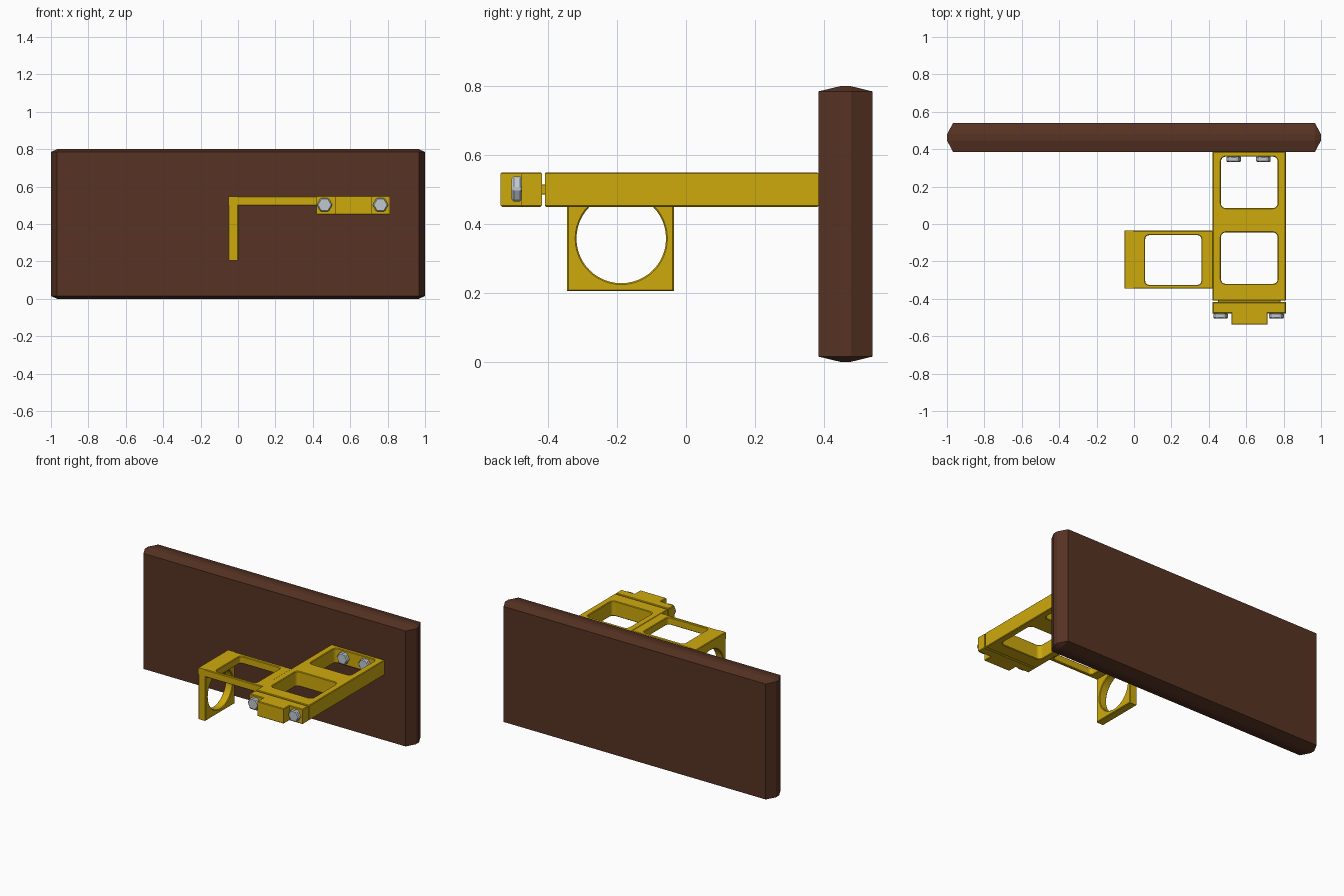
import bpy, bmesh
from math import sin, cos, pi
from itertools import product
from mathutils import Matrix, Vector

if "Cube" in bpy.data.objects:
    bpy.data.objects.remove(bpy.data.objects["Cube"])


def material(name, rgb):
    m = bpy.data.materials.new(name)
    m.use_nodes = True
    m.diffuse_color = (*rgb, 1)
    m.node_tree.nodes["Principled BSDF"].inputs["Base Color"].default_value = (*rgb, 1)
    return m


YELLOW = material("yellow paint", (0.62, 0.40, 0.004))
BROWN = material("dark brown wood", (0.095, 0.033, 0.017))
STEEL = material("light steel", (0.52, 0.58, 0.62))


def add_mesh(name, mesh, mat):
    mesh.materials.clear()
    mesh.materials.append(mat)
    obj = bpy.data.objects.new(name, mesh)
    bpy.context.collection.objects.link(obj)
    return obj


def from_bmesh(name, bm, mat):
    bmesh.ops.recalc_face_normals(bm, faces=bm.faces)
    mesh = bpy.data.meshes.new(name)
    bm.to_mesh(mesh)
    bm.free()
    return add_mesh(name, mesh, mat)


def bevelled(obj, width):
    mod = obj.modifiers.new("edge bevel", "BEVEL")
    mod.width = width
    mod.segments = 1
    mod.limit_method = "ANGLE"
    return obj


def rect(x0, x1, y0, y1, r=0.0, steps=5):
    """Rectangle outline, with rounded corners when r is given."""
    if r == 0:
        return [(x0, y0), (x1, y0), (x1, y1), (x0, y1)]
    centres = [(x1 - r, y1 - r), (x0 + r, y1 - r), (x0 + r, y0 + r), (x1 - r, y0 + r)]
    return [(cx + r * cos((q + i / steps) * pi / 2), cy + r * sin((q + i / steps) * pi / 2))
            for q, (cx, cy) in enumerate(centres) for i in range(steps + 1)]


def circle(cx, cy, r, n):
    return [(cx + r * cos(2 * pi * i / n), cy + r * sin(2 * pi * i / n)) for i in range(n)]


def plate(name, outlines, low, high, mat, axes=Matrix(), edge=0.004):
    """Extruded outline with holes and a fine bevel, turned into a mesh."""
    curve = bpy.data.curves.new(name, "CURVE")
    curve.dimensions = "2D"
    curve.fill_mode = "BOTH"
    for pts in outlines:
        spline = curve.splines.new("POLY")
        spline.points.add(len(pts) - 1)
        for p, (x, y) in zip(spline.points, pts):
            p.co = (x, y, 0, 1)
        spline.use_cyclic_u = True
    curve.extrude = (high - low) / 2 - edge
    curve.bevel_depth = edge
    curve.bevel_resolution = 0
    curve.offset = -edge
    temp = bpy.data.objects.new(name + " outline", curve)
    bpy.context.collection.objects.link(temp)
    bpy.context.view_layer.update()
    graph = bpy.context.evaluated_depsgraph_get()
    mesh = bpy.data.meshes.new_from_object(temp.evaluated_get(graph))
    bpy.data.objects.remove(temp)
    mesh.transform(axes @ Matrix.Translation((0, 0, (low + high) / 2)))
    for poly in mesh.polygons:
        poly.use_smooth = False
    return add_mesh(name, mesh, mat)


def box(name, x, y, z, mat, edge=0.004):
    bm = bmesh.new()
    bmesh.ops.create_cube(bm, size=1)
    for v in bm.verts:
        v.co = [lo + (c + 0.5) * (hi - lo) for c, (lo, hi) in zip(v.co, (x, y, z))]
    return bevelled(from_bmesh(name, bm, mat), edge)


# Wooden board with wide chamfers on every edge
bm = bmesh.new()
full, inner = (1.0, 0.078, 0.4), (0.967, 0.016, 0.385)
for axis in range(3):
    for signs in product((-1, 1), repeat=3):
        half = [full[i] if i == axis or (axis != 1 and i == -1) else inner[i] for i in range(3)]
        bm.verts.new(Vector([s * h for s, h in zip(signs, half)]) + Vector((0, 0.463, 0.4)))
bmesh.ops.convex_hull(bm, input=bm.verts)
bmesh.ops.dissolve_limit(bm, angle_limit=0.01, verts=bm.verts, edges=bm.edges)
from_bmesh("wooden_board", bm, BROWN)

# Main arm with two windows
plate("main_arm", [rect(0.42, 0.812, -0.41, 0.385),
                   rect(0.465, 0.768, 0.085, 0.36, 0.025),
                   rect(0.465, 0.768, -0.32, -0.045, 0.025)], 0.45, 0.55, YELLOW)

# Side bracket: flat shelf and hanging ring plate
plate("side_shelf", [rect(-0.052, 0.425, -0.345, -0.035),
                     rect(0.06, 0.36, -0.325, -0.06, 0.02)], 0.498, 0.548, YELLOW)
FACING_X = Matrix(((0, 0, 1, 0), (1, 0, 0, 0), (0, 1, 0, 0), (0, 0, 0, 1)))
plate("ring_plate", [rect(-0.345, -0.035, 0.205, 0.548),
                     circle(-0.188, 0.358, 0.13, 48)], -0.052, 0.002, YELLOW, FACING_X)

# End cap, its front boss, and the tongue joining it to the arm
FACING_Z = Matrix()
plate("end_cap", [[(0.42, -0.418), (0.42, -0.478), (0.52, -0.478), (0.52, -0.538),
                   (0.714, -0.538), (0.714, -0.478), (0.812, -0.478), (0.812, -0.418)]],
      0.45, 0.55, YELLOW)
box("cap_tongue", (0.45, 0.782), (-0.425, -0.40), (0.485, 0.515), YELLOW, 0.002)


# Hexagonal bolt heads facing forward
def bolt(name, x, y_back):
    bm = bmesh.new()
    bmesh.ops.create_cone(bm, cap_ends=True, segments=6, radius1=0.042, radius2=0.042, depth=0.03)
    bmesh.ops.rotate(bm, verts=bm.verts, matrix=Matrix.Rotation(pi / 6, 3, "Z"))
    if max(v.co.x for v in bm.verts) < 0.04:
        bmesh.ops.rotate(bm, verts=bm.verts, matrix=Matrix.Rotation(pi / 6, 3, "Z"))
    bmesh.ops.rotate(bm, verts=bm.verts, matrix=Matrix.Rotation(pi / 2, 3, "X"))
    bmesh.ops.translate(bm, verts=bm.verts, vec=(x, y_back - 0.013, 0.502))
    bevelled(from_bmesh(name, bm, STEEL), 0.006)


for side, cap_x, wall_x in (("right", 0.463, 0.533), ("left", 0.762, 0.692)):
    bolt("cap_bolt_" + side, cap_x, -0.478)
    bolt("wall_bolt_" + side, wall_x, 0.36)
